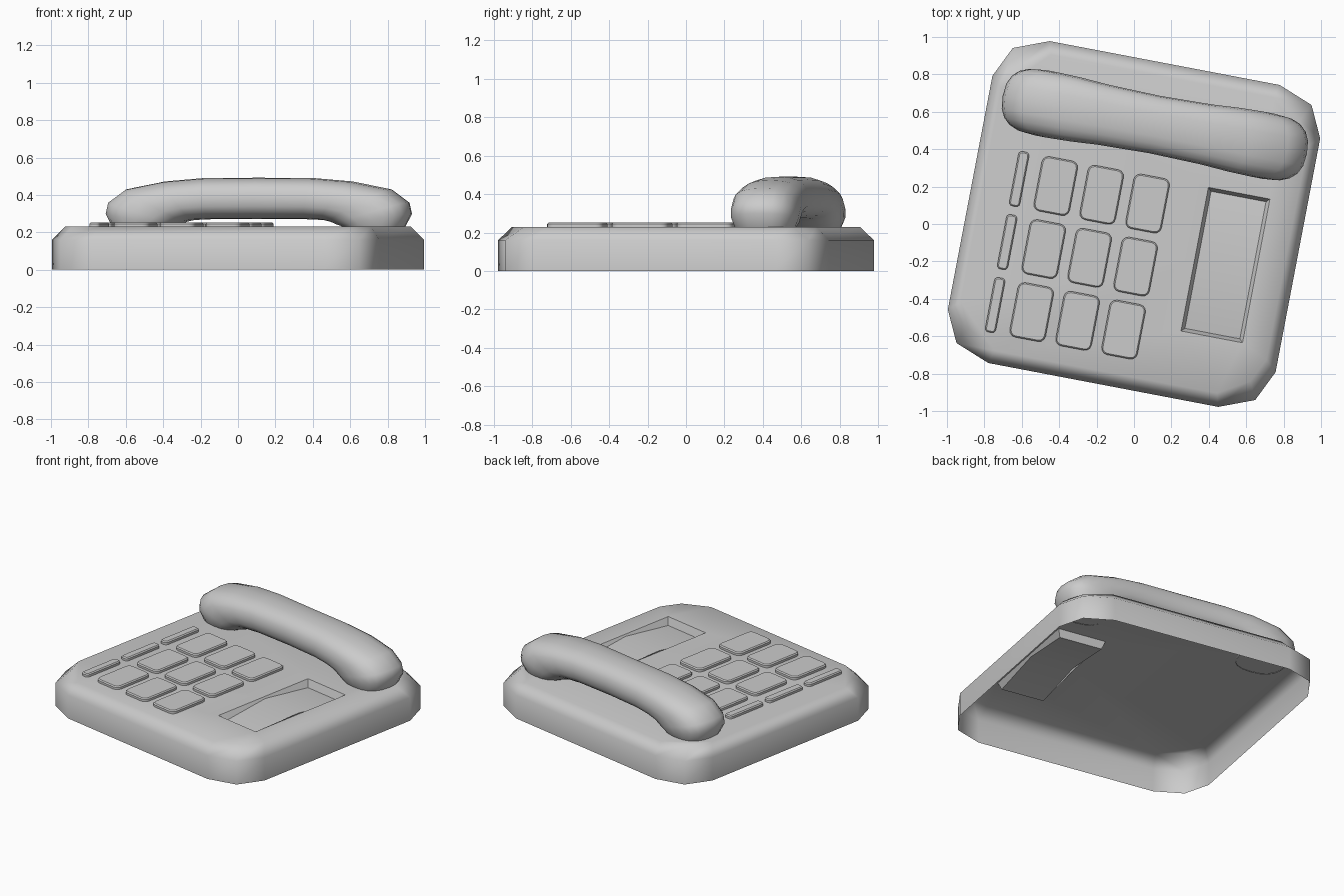
import bpy, bmesh, math
from mathutils import Matrix

if "Cube" in bpy.data.objects:
    bpy.data.objects.remove(bpy.data.objects["Cube"])

TURN = Matrix.Rotation(math.radians(-10.8), 4, 'Z')   # whole phone is turned on its base
TOP = 0.23


def finish(bm, name, angle):
    bmesh.ops.recalc_face_normals(bm, faces=bm.faces)
    bmesh.ops.transform(bm, matrix=TURN, verts=bm.verts)
    me = bpy.data.meshes.new(name)
    bm.to_mesh(me)
    bm.free()
    ob = bpy.data.objects.new(name, me)
    bpy.context.collection.objects.link(ob)
    bpy.ops.object.select_all(action='DESELECT')
    ob.select_set(True)
    bpy.context.view_layer.objects.active = ob
    bpy.ops.object.shade_smooth_by_angle(angle=math.radians(angle))
    return ob


def ring(bm, pts):
    return [bm.verts.new(p) for p in pts]


def bridge(bm, a, b):
    n = len(a)
    for i in range(n):
        bm.faces.new((a[i], a[(i + 1) % n], b[(i + 1) % n], b[i]))


def four_corners(corner, z):
    """Repeat one corner's points round all four quadrants."""
    out = []
    for sx, sy in ((1, 1), (-1, 1), (-1, -1), (1, -1)):
        c = corner if sx * sy > 0 else corner[::-1]
        out += [(x * sx, y * sy, z) for x, y in c]
    return out


# base: open-bottomed shell with chamfered rim and a sunken display
bm = bmesh.new()
outer = [(.892, .636), (.813, .803), (.626, .876)]
inner = [(.832, .58), (.768, .71), (.605, .805)]
low = ring(bm, four_corners(outer, 0))
mid = ring(bm, four_corners(outer, 0.16))
rim = ring(bm, four_corners(inner, TOP))
bridge(bm, low, mid)
bridge(bm, mid, rim)


def display(inset, end_z, mid_z):
    x0, x1, y0, y1 = .354 + inset, .689 - inset, -.515 + inset, .267 - inset
    ym = (y0 + y1) / 2
    return ring(bm, [(x0, y0, end_z), (x1, y0, end_z), (x1, ym, mid_z),
                     (x1, y1, end_z), (x0, y1, end_z), (x0, ym, mid_z)])


hole = display(0, TOP, TOP)
floor = display(.018, TOP - .05, TOP - .004)
edges = []
for loop in (rim, hole):
    for i, v in enumerate(loop):
        w = loop[(i + 1) % len(loop)]
        edges.append(bm.edges.get((v, w)) or bm.edges.new((v, w)))
bmesh.ops.triangle_fill(bm, edges=edges, use_beauty=True, normal=(0, 0, 1))
bridge(bm, hole, floor)
bm.faces.new((floor[0], floor[1], floor[2], floor[5]))
bm.faces.new((floor[5], floor[2], floor[3], floor[4]))
base = finish(bm, "base", 50)
base.modifiers.new("even_shading", 'WEIGHTED_NORMAL').keep_sharp = True


# keys: rounded pads with a small top chamfer
def pad(bm, cx, cy, w, h, r):
    def outline(d, z):
        arc = [math.radians(a) for a in (0, 30, 60, 90)]
        c = [(w / 2 - r + (r - d) * math.cos(a), h / 2 - r + (r - d) * math.sin(a)) for a in arc]
        return ring(bm, [(x + cx, y + cy, zz) for x, y, zz in four_corners(c, z)])
    a, b, c = outline(0, TOP), outline(0, TOP + .015), outline(.007, TOP + .022)
    bridge(bm, a, b)
    bridge(bm, b, c)
    bm.faces.new(c)


for row in range(3):
    y = .121 - .343 * row
    for col in range(3):
        bm = bmesh.new()
        pad(bm, -.449 + .25 * col, y, .195, .297, .036)
        finish(bm, f"key_{row + 1}_{col + 1}", 35)
    bm = bmesh.new()
    pad(bm, -.648, y, .058, .297, .02)
    finish(bm, f"side_key_{row + 1}", 35)

# handset: arch of oval sections, each from an outer to an inner point (x, z, x, z, half width)
half = [(-.79, .225, -.47, .225, .155),
        (-.828, .30, -.455, .232, .174),
        (-.815, .36, -.42, .243, .177),
        (-.72, .43, -.39, .257, .177),
        (-.51, .472, -.35, .266, .173),
        (-.30, .49, -.26, .27, .163)]
sections = half + [(0, .492, 0, .271, .156)] + [(-a, b, -c, d, w) for a, b, c, d, w in half[::-1]]
bm = bmesh.new()
N = 20
previous = None
for ox, oz, ix, iz, w in sections:
    pts = []
    for k in range(N):
        a = 2 * math.pi * k / N
        u = math.copysign(abs(math.cos(a)) ** .8, math.cos(a))
        v = math.copysign(abs(math.sin(a)) ** .8, math.sin(a))
        t = (1 + u) / 2
        pts.append((.01 + ix + (ox - ix) * t, .543 + w * v, iz + (oz - iz) * t))
    current = ring(bm, pts)
    if previous:
        bridge(bm, previous, current)
    previous = current
finish(bm, "handset", 60)
